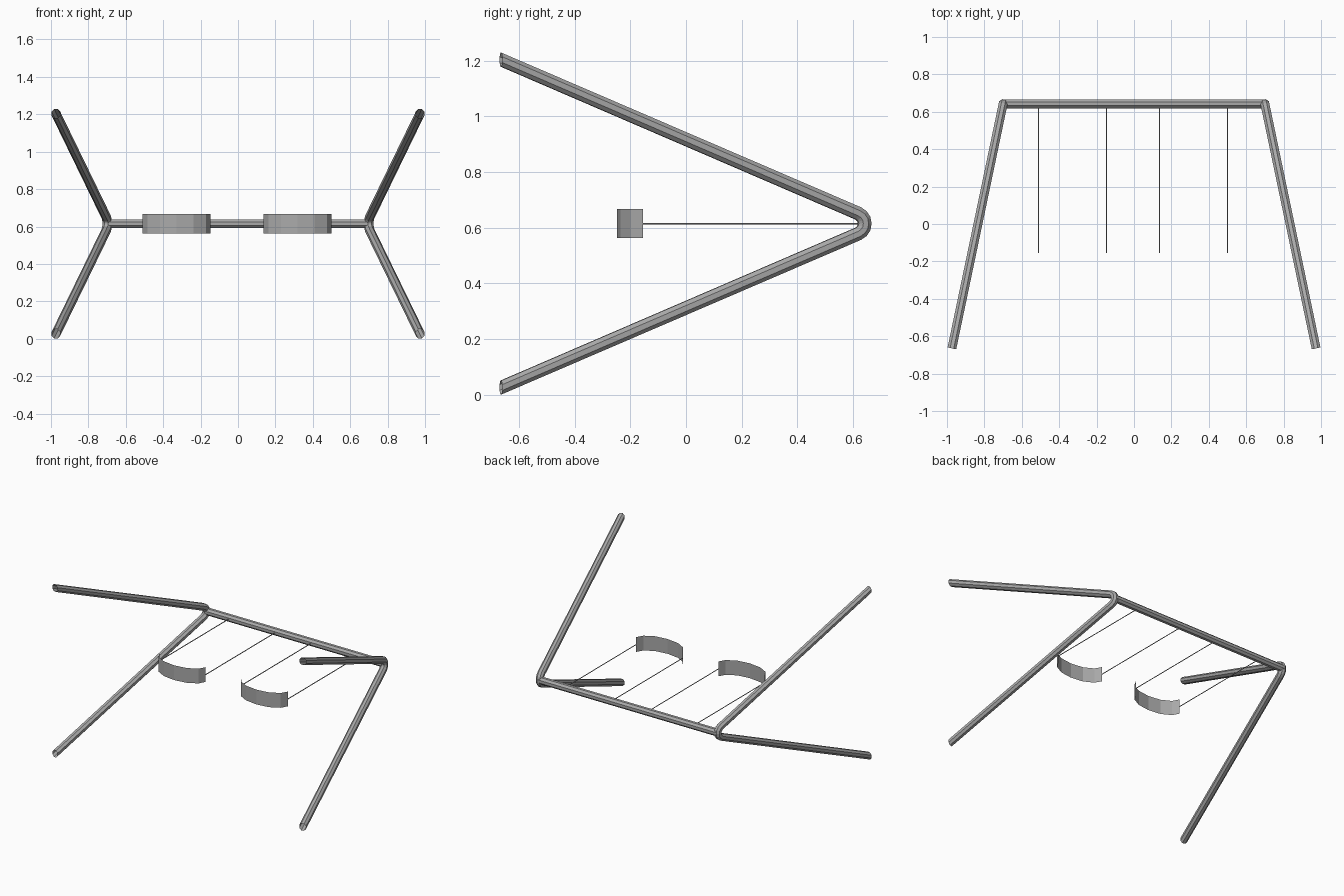
import bpy, math
from mathutils import Vector

if "Cube" in bpy.data.objects:
    bpy.data.objects.remove(bpy.data.objects["Cube"])

MID = 0.615      # height of the mirror plane between the two legs of each frame
SIDES = 8

grey = bpy.data.materials.new("grey metal")
grey.diffuse_color = (0.4, 0.4, 0.4, 1)
grey.use_nodes = True
grey.node_tree.nodes["Principled BSDF"].inputs["Base Color"].default_value = grey.diffuse_color


def make(name, verts, faces):
    mesh = bpy.data.meshes.new(name)
    mesh.from_pydata(verts, [], faces)
    mesh.materials.append(grey)
    obj = bpy.data.objects.new(name, mesh)
    bpy.context.collection.objects.link(obj)
    return obj


def tube(name, rings, sides):
    """Open tube; each ring is (centre, axis_u, axis_v), axes scaled to the radius."""
    verts, faces = [], []
    for c, u, v in rings:
        for k in range(sides):
            a = 2 * math.pi * (k + 0.5) / sides
            verts.append(c + u * math.cos(a) + v * math.sin(a))
    for i in range(len(rings) - 1):
        for k in range(sides):
            n = (k + 1) % sides
            faces.append((i * sides + k, i * sides + n,
                          (i + 1) * sides + n, (i + 1) * sides + k))
    return make(name, verts, faces)


def straight(name, a, b, radius, sides):
    a, b = Vector(a), Vector(b)
    d = (b - a).normalized()
    u = d.orthogonal().normalized() * radius
    v = d.cross(u)
    return tube(name, [(a, u, v), (b, u, v)], sides)


# Side frames: bent tube in a splayed vertical plane, ends cut flat
def frame(name, s):
    R, bend = 0.0255, 0.04
    out = Vector((s * 0.205, -0.979, 0))         # from the bend to the feet
    up = Vector((0, 0, 1))
    side = out.cross(up)
    apex = Vector((s * 0.70, 0.642, MID))
    centre = apex + out * bend
    half = math.radians(67)
    reach, rise = 1.335, 0.589                    # foot position in the frame plane
    path = [(reach, rise, up * R * 1.06)]
    steps = 6
    for i in range(steps + 1):
        t = half - 2 * half * i / steps
        n = -out * math.cos(t) + up * math.sin(t)
        p = (centre - apex) + n * bend
        path.append((p.dot(out), p.z, n * R))
    path.append((reach, -rise, -up * R * 1.06))
    tube(name, [(apex + out * a + up * z, n, side * R) for a, z, n in path], SIDES)


frame("left_frame", -1)
frame("right_frame", 1)

# Crossbar
straight("crossbar", (-0.70, 0.642, MID), (0.70, 0.642, MID), 0.0255, SIDES)

# Swings: curved sheet seat with two thin ropes
seat_curve = [(-0.182, -0.155), (-0.157, -0.2), (-0.09, -0.236), (0, -0.248),
              (0.09, -0.236), (0.157, -0.2), (0.182, -0.155)]
for label, x in (("left", -0.328), ("right", 0.319)):
    verts = [(x + px, py, z) for px, py in seat_curve for z in (0.563, 0.668)]
    faces = [(2 * i, 2 * i + 2, 2 * i + 3, 2 * i + 1) for i in range(len(seat_curve) - 1)]
    make(label + "_seat", verts, faces)
    for tag, s in (("outer", -1), ("inner", 1)):
        rx = x + s * 0.182
        straight(f"{label}_{tag}_rope", (rx, 0.642, MID), (rx, -0.155, MID), 0.003, 6)
